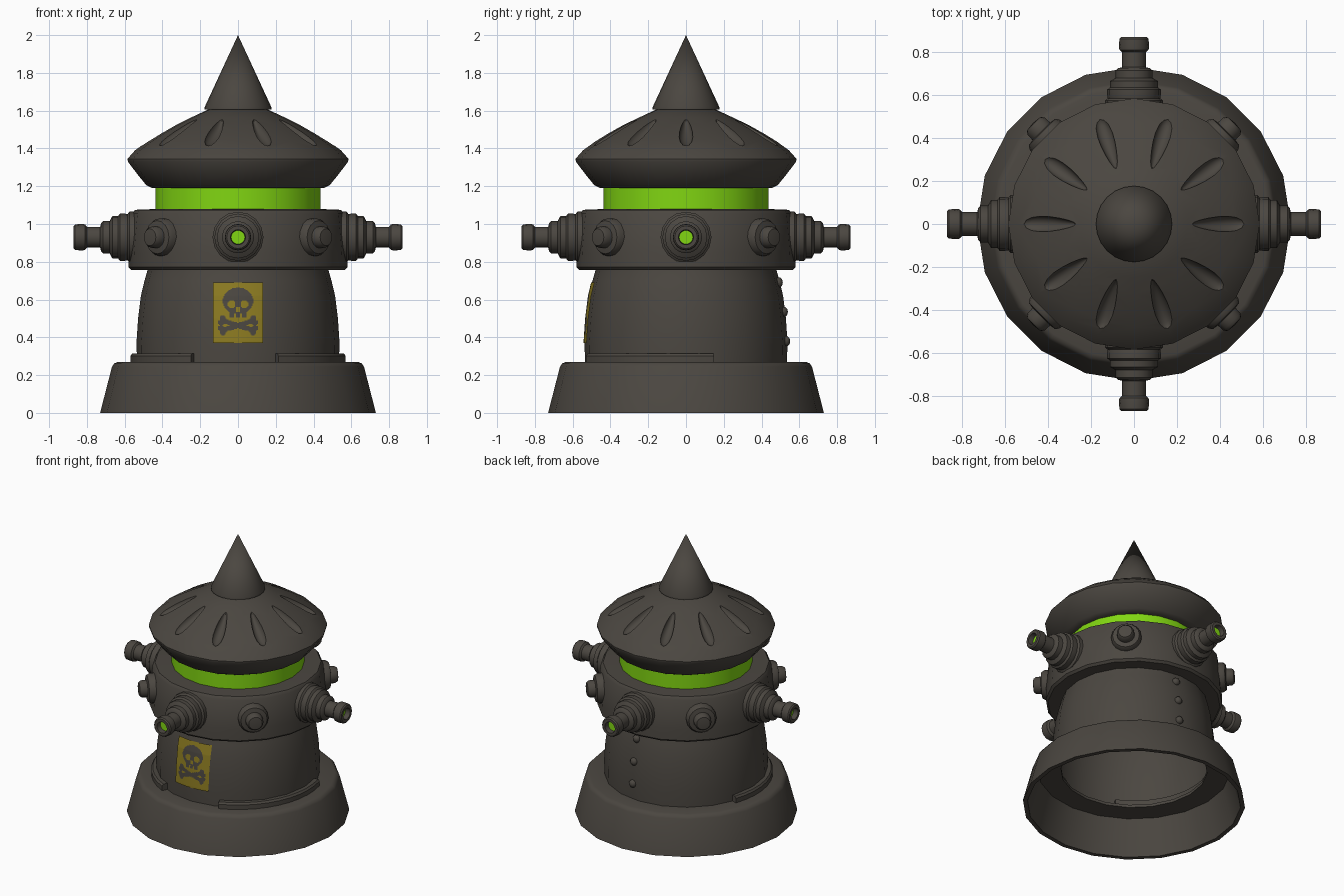
import bpy, bmesh, math
from mathutils import Matrix, Vector

if "Cube" in bpy.data.objects:
    bpy.data.objects.remove(bpy.data.objects["Cube"])


def material(name, rgb):
    m = bpy.data.materials.new(name)
    m.diffuse_color = (*rgb, 1)
    m.use_nodes = True
    m.node_tree.nodes["Principled BSDF"].inputs["Base Color"].default_value = m.diffuse_color
    return m


DARK = material("dark_iron", (0.070, 0.062, 0.052))
GREEN = material("toxic_green", (0.22, 0.67, 0.006))
YELLOW = material("warning_yellow", (0.26, 0.195, 0.015))


def finish(name, bm, mats, angle=35, recalc=True):
    if recalc:
        bmesh.ops.recalc_face_normals(bm, faces=bm.faces)
    me = bpy.data.meshes.new(name)
    bm.to_mesh(me)
    bm.free()
    for m in mats:
        me.materials.append(m)
    ob = bpy.data.objects.new(name, me)
    bpy.context.collection.objects.link(ob)
    bpy.ops.object.select_all(action='DESELECT')
    ob.select_set(True)
    bpy.context.view_layer.objects.active = ob
    bpy.ops.object.shade_smooth_by_angle(angle=math.radians(angle))
    return ob


def lathe(name, profile, sides=20, mat=DARK, matrix=None, angle=35):
    """Revolve (radius, height) points around z; radius 0 makes a pole."""
    bm = bmesh.new()
    rings = []
    for r, z in profile:
        if r == 0:
            rings.append([bm.verts.new((0, 0, z))] * sides)
        else:
            rings.append([bm.verts.new((r * math.cos(i * math.tau / sides),
                                        r * math.sin(i * math.tau / sides), z))
                          for i in range(sides)])
    for a, b in zip(rings, rings[1:]):
        for i in range(sides):
            j = (i + 1) % sides
            quad = list(dict.fromkeys((a[i], a[j], b[j], b[i])))
            if len(quad) > 2:
                bm.faces.new(quad)
    if matrix:
        bm.transform(matrix)
    return finish(name, bm, [mat], angle)


def outward(deg, z):
    """Matrix that points the lathe axis outward at a compass angle."""
    return (Matrix.Translation((0, 0, z)) @ Matrix.Rotation(math.radians(deg), 4, 'Z')
            @ Matrix.Rotation(math.pi / 2, 4, 'Y'))


# Hollow flared base
lathe("base", [(0.48, 0.25), (0.63, 0.25), (0.70, 0.0), (0.73, 0.0), (0.667, 0.245),
               (0.655, 0.262), (0.635, 0.27), (0.48, 0.27), (0.48, 0.25)])

# Curved body shell
BODY = [(0.535, 0.26), (0.537, 0.38), (0.529, 0.5), (0.514, 0.62), (0.495, 0.70),
        (0.475, 0.77)]
lathe("body", BODY + [(0.46, 0.95), (0, 0.95)])


def body_radius(z):
    for (r0, z0), (r1, z1) in zip(BODY, BODY[1:]):
        if z <= z1:
            return r0 + (r1 - r0) * (z - z0) / (z1 - z0)


# Ring, glowing band
lathe("collar_ring", [(0.44, 0.757), (0.565, 0.757), (0.580, 0.772), (0.578, 0.85),
                      (0.560, 1.055), (0.545, 1.075), (0.42, 1.08)])
lathe("glow_band", [(0.437, 1.04), (0.437, 1.22)], mat=GREEN)

# Cap with ten teardrop dents
cap = lathe("cap", [(0, 1.19), (0.455, 1.19), (0.485, 1.205), (0.53, 1.26), (0.583, 1.33),
                    (0.585, 1.345), (0.545, 1.39), (0.48, 1.437), (0.41, 1.48),
                    (0.33, 1.525), (0.25, 1.563), (0.16, 1.605), (0, 1.615)])
bm = bmesh.new()
for k in range(10):
    made = bmesh.ops.create_uvsphere(bm, u_segments=16, v_segments=10, radius=1)["verts"]
    for v in made:
        v.co = Vector((v.co.x * 0.145, v.co.y * 0.045 * (0.78 + 0.3 * v.co.x), v.co.z * 0.04))
    bmesh.ops.transform(bm, verts=made, matrix=(
        Matrix.Rotation(k * math.tau / 10, 4, 'Z') @ Matrix.Translation((0.395, 0, 1.493))
        @ Matrix.Rotation(math.radians(31), 4, 'Y')))
cutter = finish("dent_cutter", bm, [DARK])
cutter.hide_render = True
mod = cap.modifiers.new("dents", 'BOOLEAN')
mod.operation, mod.solver, mod.object = 'DIFFERENCE', 'EXACT', cutter
bpy.ops.object.select_all(action='DESELECT')
bpy.context.view_layer.objects.active = cap
cap.select_set(True)
while cap.modifiers[0] != mod:
    bpy.ops.object.modifier_move_up(modifier=mod.name)
bpy.ops.object.modifier_apply(modifier=mod.name)
bpy.ops.object.shade_smooth_by_angle(angle=math.radians(35))
bpy.data.objects.remove(cutter)

# Spike
lathe("spike", [(0.177, 1.605), (0.177, 1.618), (0, 2.0)], sides=24)

# Four stepped nozzles with glowing bores
NOZZLE = [(0.135, 0.50), (0.135, 0.575), (0.122, 0.585), (0.125, 0.60), (0.125, 0.625),
          (0.112, 0.635), (0.112, 0.665), (0.10, 0.672), (0.085, 0.68), (0.085, 0.715),
          (0.075, 0.725), (0.055, 0.73), (0.055, 0.80), (0.068, 0.81), (0.070, 0.825),
          (0.068, 0.862), (0.060, 0.87), (0.040, 0.87), (0.036, 0.83)]
for k in range(4):
    m = outward(90 * k, 0.93)
    lathe(f"nozzle_{k}", NOZZLE, 16, DARK, m)
    lathe(f"nozzle_glow_{k}", [(0.037, 0.835), (0, 0.835)], 16, GREEN, m)
    # Round bolts between the nozzles
    lathe(f"bolt_{k}", [(0.10, 0.50), (0.10, 0.585), (0.088, 0.605), (0.058, 0.61),
                        (0.056, 0.645), (0.045, 0.66), (0, 0.665)], 16, DARK,
          outward(45 + 90 * k, 0.93))

# Small rivets on the back
for k, z in enumerate((0.38, 0.535, 0.69)):
    r = body_radius(z)
    lathe(f"rivet_{k}", [(0.027, r - 0.02), (0.026, r + 0.004), (0.016, r + 0.014),
                         (0, r + 0.018)], 12, DARK, outward(84, z), 60)


# Curved raised strips on top of the base
def strip(name, start, end, steps=10):
    bm = bmesh.new()
    section = [(0.50, 0.255), (0.57, 0.255), (0.57, 0.302), (0.56, 0.315), (0.50, 0.315)]
    loops = []
    for i in range(steps + 1):
        a = math.radians(start + (end - start) * i / steps)
        loops.append([bm.verts.new((r * math.cos(a), r * math.sin(a), z)) for r, z in section])
    for a, b in zip(loops, loops[1:]):
        for i in range(5):
            bm.faces.new((a[i], a[(i + 1) % 5], b[(i + 1) % 5], b[i]))
    bm.faces.new(loops[0])
    bm.faces.new(loops[-1])
    finish(name, bm, [DARK])


strip("base_strip_right", -68, 15)
strip("base_strip_left", 160, 244)


# Warning plate: a fine grid on the body, coloured by a skull and crossbones rule
def near_segment(x, z, a, b, w):
    p, a, b = Vector((x, z)), Vector(a), Vector(b)
    t = max(0, min(1, (p - a).dot(b - a) / (b - a).length_squared))
    return (p - a - (b - a) * t).length < w


def is_skull(x, z):
    ax = abs(x)
    if (ax - 0.034) ** 2 + (z - 0.575) ** 2 < 0.021 ** 2:
        return False
    if ax < 0.011 and 0.535 < z < 0.558:
        return False
    if (x / 0.08) ** 2 + ((z - 0.593) / 0.07) ** 2 < 1:
        return True
    if ax < 0.046 and 0.505 < z < 0.55:
        return not (z < 0.523 and 0.012 < ax < 0.02)
    if near_segment(ax * 1, z, (0, 0.463), (0.08, 0.488), 0.013):
        return True
    if near_segment(ax, z, (0, 0.463), (0.08, 0.438), 0.013):
        return True
    return any((ax - cx) ** 2 + (z - cz) ** 2 < 0.017 ** 2
               for cx, cz in ((0.080, 0.498), (0.09, 0.478), (0.080, 0.428), (0.09, 0.448)))


bm = bmesh.new()
NX, NZ = 52, 64
grid = []
for j in range(NZ + 1):
    z = 0.37 + 0.32 * j / NZ
    r = body_radius(z) + 0.005
    row = []
    for i in range(NX + 1):
        x = -0.132 + 0.264 * i / NX
        row.append(bm.verts.new((x, -math.sqrt(r * r - x * x), z)))
    grid.append(row)
for j in range(NZ):
    for i in range(NX):
        f = bm.faces.new((grid[j][i], grid[j][i + 1], grid[j + 1][i + 1], grid[j + 1][i]))
        c = f.calc_center_median()
        f.material_index = 1 if is_skull(c.x, c.z) else 0
finish("warning_plate", bm, [YELLOW, DARK], recalc=False)
